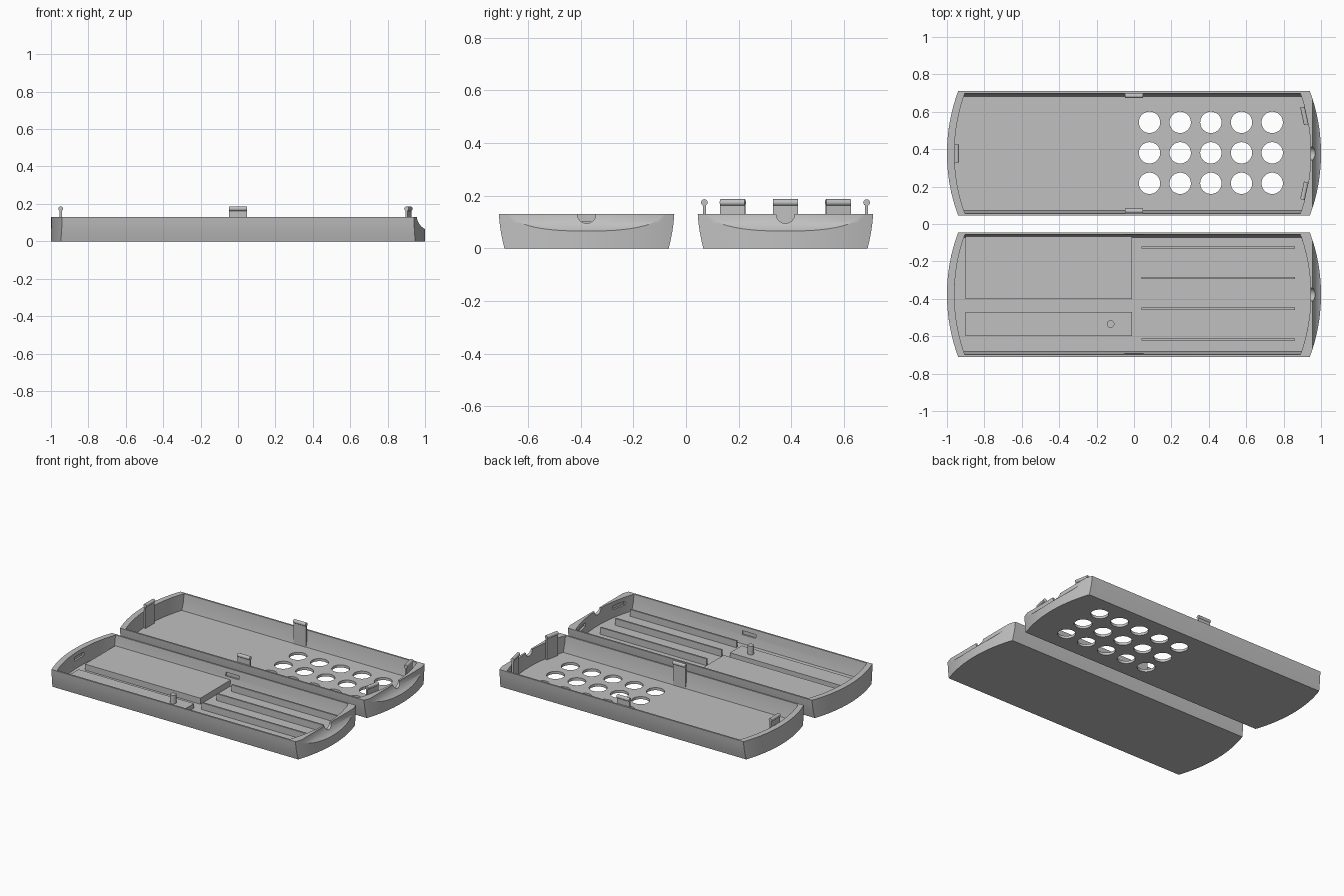
import bpy, bmesh, math
from mathutils import Matrix, Vector

if "Cube" in bpy.data.objects:
    bpy.data.objects.remove(bpy.data.objects["Cube"])

# One plain grey plastic
grey = bpy.data.materials.new("grey plastic")
grey.use_nodes = True
colour = (0.53, 0.53, 0.53, 1)
grey.diffuse_color = colour
grey.node_tree.nodes["Principled BSDF"].inputs["Base Color"].default_value = colour

HEIGHT, FLOOR, CENTRE, ARC = 0.13, 0.018, 0.3775, 0.954


def finish(name, bm):
    bmesh.ops.recalc_face_normals(bm, faces=bm.faces)
    mesh = bpy.data.meshes.new(name)
    bm.to_mesh(mesh)
    bm.free()
    mesh.materials.append(grey)
    obj = bpy.data.objects.new(name, mesh)
    bpy.context.collection.objects.link(obj)
    return obj


def add_box(bm, centre, size, turn=0):
    matrix = (Matrix.Translation(centre) @ Matrix.Rotation(turn, 4, 'Z')
              @ Matrix.Diagonal((*size, 1)))
    bmesh.ops.create_cube(bm, size=1, matrix=matrix)


def add_rod(bm, centre, radius, length, axis='Z', sides=48):
    turn = Matrix()
    if axis != 'Z':
        turn = Matrix.Rotation(math.pi / 2, 4, 'Y' if axis == 'X' else 'X')
    bmesh.ops.create_cone(bm, cap_ends=True, segments=sides, radius1=radius,
                          radius2=radius, depth=length,
                          matrix=Matrix.Translation(centre) @ turn)


def bow(y):
    return ARC - math.sqrt(ARC * ARC - y * y)


def outline(half, left, right, steps=24):
    ys = [half * (2 * i / steps - 1) for i in range(steps + 1)]
    return ([(right - bow(y), y) for y in ys]
            + [(left + bow(y), y) for y in reversed(ys)])


def loft(name, cy, left, right, levels):
    bm = bmesh.new()
    rings = [[bm.verts.new((x, y + cy, z)) for x, y in outline(half, left, right)]
             for z, half in levels]
    for low, high in zip(rings, rings[1:]):
        for i in range(len(low)):
            j = (i + 1) % len(low)
            bm.faces.new((low[i], low[j], high[j], high[i]))
    bm.faces.new(rings[0])
    bm.faces.new(rings[-1])
    return finish(name, bm)


def cut(obj, cutter):
    mod = obj.modifiers.new("cut", 'BOOLEAN')
    mod.operation, mod.solver, mod.object = 'DIFFERENCE', 'EXACT', cutter
    cutter.hide_render = True
    bpy.context.view_layer.objects.active = obj
    bpy.ops.object.modifier_apply(modifier=mod.name)
    bpy.data.objects.remove(cutter)


def smooth(obj):
    bpy.ops.object.select_all(action='DESELECT')
    obj.select_set(True)
    bpy.context.view_layer.objects.active = obj
    bpy.ops.object.shade_smooth_by_angle(angle=math.radians(30))


def tray(name, cy):
    # Bowed outer wall, hollow, end scoop and round cable notch
    obj = loft(name, cy, -1, 1, [(0, 0.312), (0.03, 0.319), (0.06, 0.325),
                                 (0.095, 0.330), (HEIGHT, 0.333)])
    cut(obj, loft("cavity_cutter", cy, -0.96, 0.945,
                  [(FLOOR, 0.304), (0.07, 0.315), (HEIGHT + 0.02, 0.323)]))
    bm = bmesh.new()
    add_rod(bm, (1.04, cy, 0.14), 0.085, 0.8, 'Y', 64)
    cut(obj, finish("scoop_cutter", bm))
    bm = bmesh.new()
    add_rod(bm, (0.97, cy, HEIGHT), 0.035, 0.2, 'X')
    cut(obj, finish("notch_cutter", bm))
    return obj


# Clip places: x, offset across the tray, turn (wide side along local x)
END_TURN = math.asin(0.2 / ARC)
CLIPS = {
    "back_clip": (0, 0.308, 0),
    "front_clip": (0, -0.308, 0),
    "right_end_clip": (-0.948, 0, math.pi / 2),
    "left_end_back_clip": (0.911, 0.2, math.pi / 2 + END_TURN),
    "left_end_front_clip": (0.911, -0.2, math.pi / 2 - END_TURN),
}

# Vented tray with a grid of round holes
vented = tray("vented_tray", CENTRE)
bm = bmesh.new()
for column in range(5):
    for row in (-1, 0, 1):
        add_rod(bm, (0.083 + 0.164 * column, CENTRE + 0.003 + 0.163 * row, 0),
                0.057, 0.1)
cut(vented, finish("vent_cutter", bm))
smooth(vented)

# Snap clips: thin stem with a rounded head
for name, (x, y, turn) in CLIPS.items():
    bm = bmesh.new()
    profile = [(-0.006, 0.01), (0.006, 0.01)]
    for i in range(17):
        a = math.radians(-62 + i * 304 / 16)
        profile.append((0.0125 * math.cos(a), 0.174 + 0.0125 * math.sin(a)))
    face = bm.faces.new([bm.verts.new((-0.048, u, z)) for u, z in profile])
    side = bmesh.ops.extrude_face_region(bm, geom=[face])["geom"]
    bmesh.ops.translate(bm, vec=(0.096, 0, 0),
                        verts=[v for v in side if isinstance(v, bmesh.types.BMVert)])
    bm.transform(Matrix.Translation((x, y + CENTRE, 0)) @ Matrix.Rotation(turn, 4, 'Z'))
    smooth(finish(name, bm))

# Plain tray with blind slots that take the clips
plain = tray("ribbed_tray", -CENTRE)
bm = bmesh.new()
for x, y, turn in CLIPS.values():
    out = Vector((0, 1 if y > 0 else -1, 0)) if x == 0 else Vector((math.copysign(1, x), 0, 0))
    place = Vector((x, y - CENTRE, 0.088)) + out * (0.005 if x == 0 else 0.008)
    add_box(bm, place, (0.104, 0.026 if x == 0 else 0.034, 0.026), turn)
cut(plain, finish("slot_cutter", bm))
smooth(plain)


def block(name, x0, x1, y0, y1, top):
    bm = bmesh.new()
    low = FLOOR - 0.006
    add_box(bm, ((x0 + x1) / 2, (y0 + y1) / 2, (low + top) / 2),
            (x1 - x0, y1 - y0, top - low))
    return finish(name, bm)


# Raised platforms, ribs and locating peg
block("wide_platform", -0.9, -0.01, -0.4, -0.066, 0.06)
block("narrow_platform", -0.9, -0.01, -0.6, -0.47, 0.05)
for i in range(4):
    y = -0.125 - 0.164 * i
    block(f"rib_{i + 1}", 0.04, 0.86, y - 0.006, y + 0.006, 0.065)
bm = bmesh.new()
add_rod(bm, (-0.125, -0.535, 0.075), 0.02, 0.07, 'Z', 24)
smooth(finish("locating_peg", bm))
